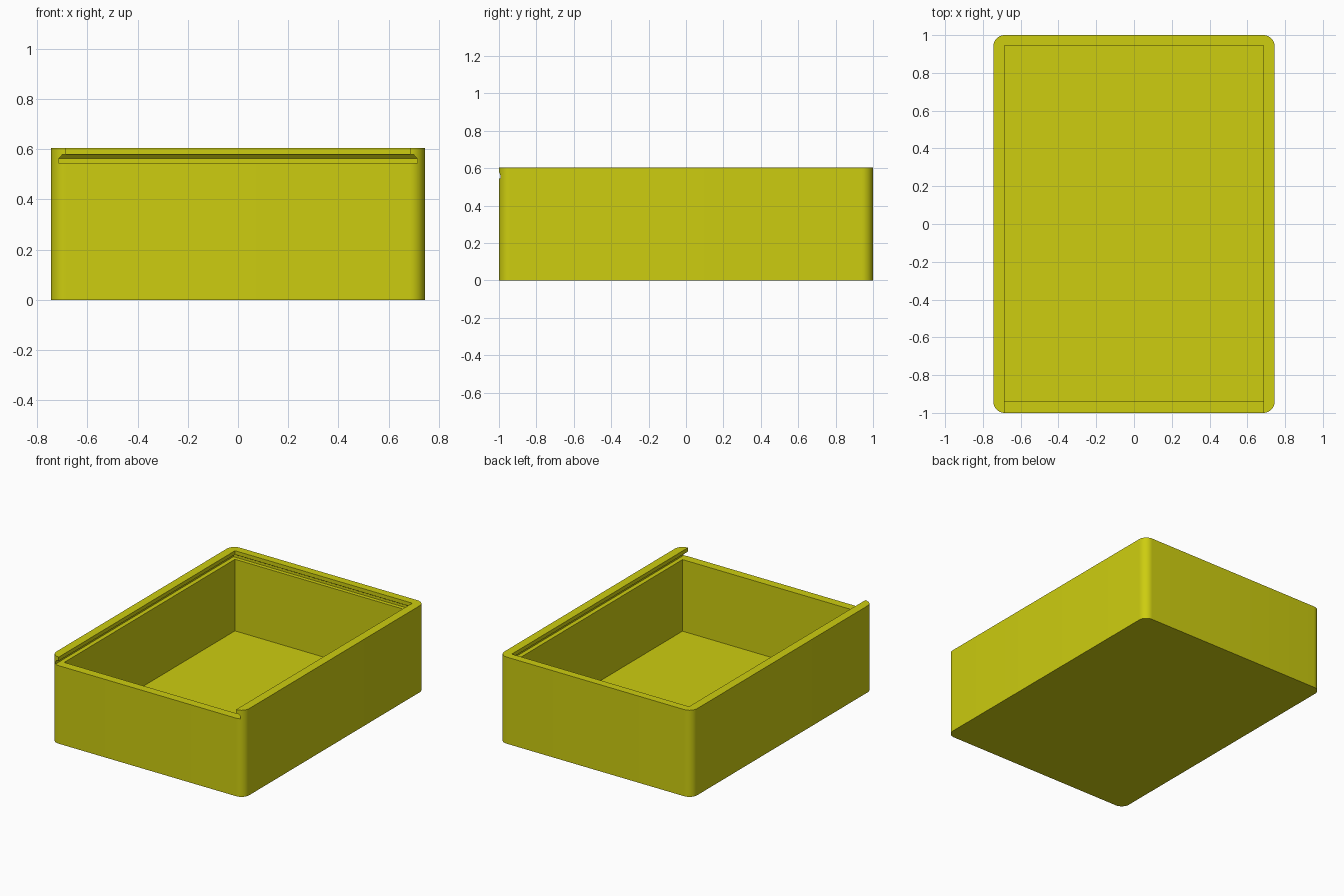
import bpy, bmesh, math

if "Cube" in bpy.data.objects:
    bpy.data.objects.remove(bpy.data.objects["Cube"])

HX, HY, H = 0.745, 1.0, 0.605      # outer half sizes and height
R = 0.06                           # corner radius
IX, IY0, IY1 = 0.685, -0.94, 0.945  # inner cavity limits
LEDGE, FLOOR = 0.545, 0.045

mat = bpy.data.materials.new("olive_yellow")
mat.diffuse_color = (0.61, 0.61, 0.005, 1)
mat.use_nodes = True
mat.node_tree.nodes["Principled BSDF"].inputs["Base Color"].default_value = mat.diffuse_color


def loft(name, rings):
    """Solid from stacked outlines with equal point counts, bottom to top."""
    bm = bmesh.new()
    loops = [[bm.verts.new(p) for p in ring] for ring in rings]
    n = len(loops[0])
    bm.faces.new(loops[0][::-1])
    bm.faces.new(loops[-1])
    for a, b in zip(loops, loops[1:]):
        for i in range(n):
            j = (i + 1) % n
            bm.faces.new((a[i], a[j], b[j], b[i]))
    me = bpy.data.meshes.new(name)
    bm.to_mesh(me)
    bm.free()
    me.materials.append(mat)
    ob = bpy.data.objects.new(name, me)
    bpy.context.collection.objects.link(ob)
    return ob


def rect(x, y0, y1, z):
    return [(-x, y0, z), (x, y0, z), (x, y1, z), (-x, y1, z)]


def rounded(z, steps=10):
    pts = []
    for k, (sx, sy) in enumerate([(1, 1), (-1, 1), (-1, -1), (1, -1)]):
        for i in range(steps + 1):
            a = math.pi / 2 * (k + i / steps)
            pts.append((sx * (HX - R) + R * math.cos(a),
                        sy * (HY - R) + R * math.sin(a), z))
    return pts


# Rounded box body
box = loft("box_body", [rounded(0), rounded(H)])

# Inner cavity, bevelled lid groove open at the front, and lid opening
cutters = [
    loft("cavity_cutter", [rect(IX, IY0, IY1, FLOOR), rect(IX, IY0, IY1, 0.555)]),
    loft("lid_groove_cutter", [rect(0.715, -1.1, 0.972, LEDGE),
                               rect(0.715, -1.1, 0.972, 0.562),
                               rect(0.70, -1.1, 0.957, 0.578)]),
    loft("lid_opening_cutter", [rect(IX, -1.1, IY1, 0.57), rect(IX, -1.1, IY1, 0.7)]),
]

bpy.context.view_layer.objects.active = box
for c in cutters:
    mod = box.modifiers.new(c.name, 'BOOLEAN')
    mod.operation = 'DIFFERENCE'
    mod.solver = 'EXACT'
    mod.object = c
    bpy.ops.object.modifier_apply(modifier=mod.name)
for c in cutters:
    bpy.data.objects.remove(c)

# Smooth the rounded corners, keep edges sharp
bpy.ops.object.select_all(action='DESELECT')
box.select_set(True)
bpy.ops.object.shade_smooth_by_angle(angle=math.radians(30))
